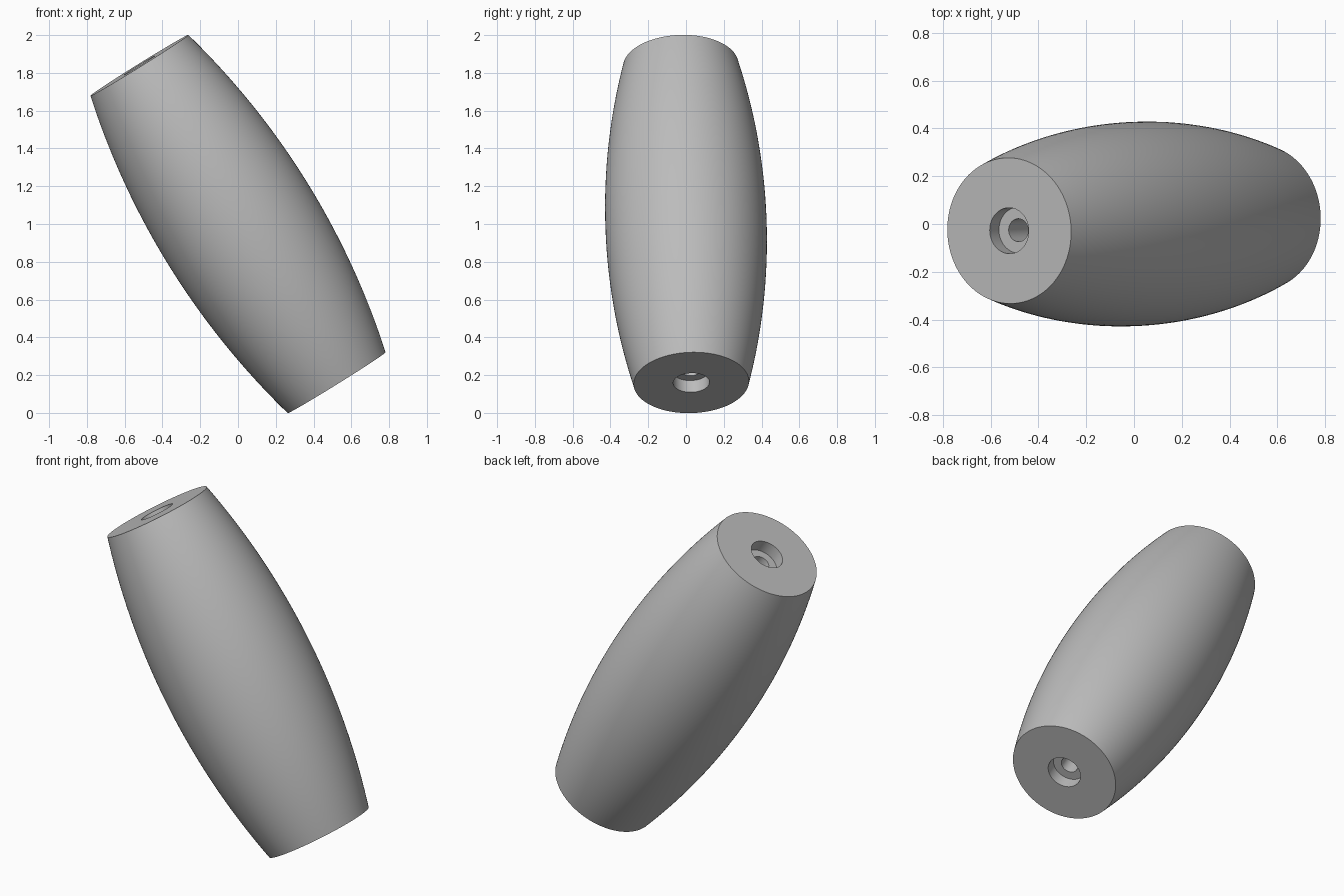
import bpy, bmesh, math
from mathutils import Vector

cube = bpy.data.objects.get("Cube")
if cube:
    bpy.data.objects.remove(cube, do_unlink=True)

# Material
gray = bpy.data.materials.new("plain gray")
gray.use_nodes = True
color = (0.5, 0.5, 0.5, 1.0)
gray.diffuse_color = color
gray.node_tree.nodes["Principled BSDF"].inputs["Base Color"].default_value = color

# Dimensions along the tilted axis
top_center = Vector((-0.522, -0.028, 0.84))
half = top_center.length
END_R, MID_R = 0.305, 0.427
BORE_R, COUNTERBORE_R, COUNTERBORE_DEPTH = 0.048, 0.096, 0.073
SEGMENTS, STEPS = 128, 40

# Circular arc for the bulging side
sag = MID_R - END_R
arc_r = (half ** 2 + sag ** 2) / (2 * sag)
sweep = math.asin(half / arc_r)
side = []
for i in range(STEPS + 1):
    a = sweep * (2 * i / STEPS - 1)
    side.append((MID_R - arc_r * (1 - math.cos(a)), arc_r * math.sin(a)))

# Stepped hole, mirrored at both ends
floor = half - COUNTERBORE_DEPTH
step = [(COUNTERBORE_R, half), (COUNTERBORE_R, floor), (BORE_R, floor)]
profile = side + step + [(r, -z) for r, z in reversed(step)]

# Revolve the closed profile
bm = bmesh.new()
verts = [bm.verts.new((r, 0, z)) for r, z in profile]
edges = [bm.edges.new((v, verts[(i + 1) % len(verts)])) for i, v in enumerate(verts)]
bmesh.ops.spin(bm, geom=verts + edges, cent=(0, 0, 0), axis=(0, 0, 1),
               angle=math.tau, steps=SEGMENTS, use_merge=True)
bmesh.ops.remove_doubles(bm, verts=bm.verts[:], dist=1e-5)
bmesh.ops.recalc_face_normals(bm, faces=bm.faces[:])
mesh = bpy.data.meshes.new("barrel_handle")
bm.to_mesh(mesh)
bm.free()
mesh.materials.append(gray)

# Tilt and stand on the ground
handle = bpy.data.objects.new("barrel_handle", mesh)
bpy.context.collection.objects.link(handle)
handle.rotation_euler = top_center.to_track_quat('Z', 'Y').to_euler()
handle.location = (0, 0, 1)

bpy.ops.object.select_all(action='DESELECT')
handle.select_set(True)
bpy.context.view_layer.objects.active = handle
bpy.ops.object.shade_smooth_by_angle(angle=math.radians(30))
